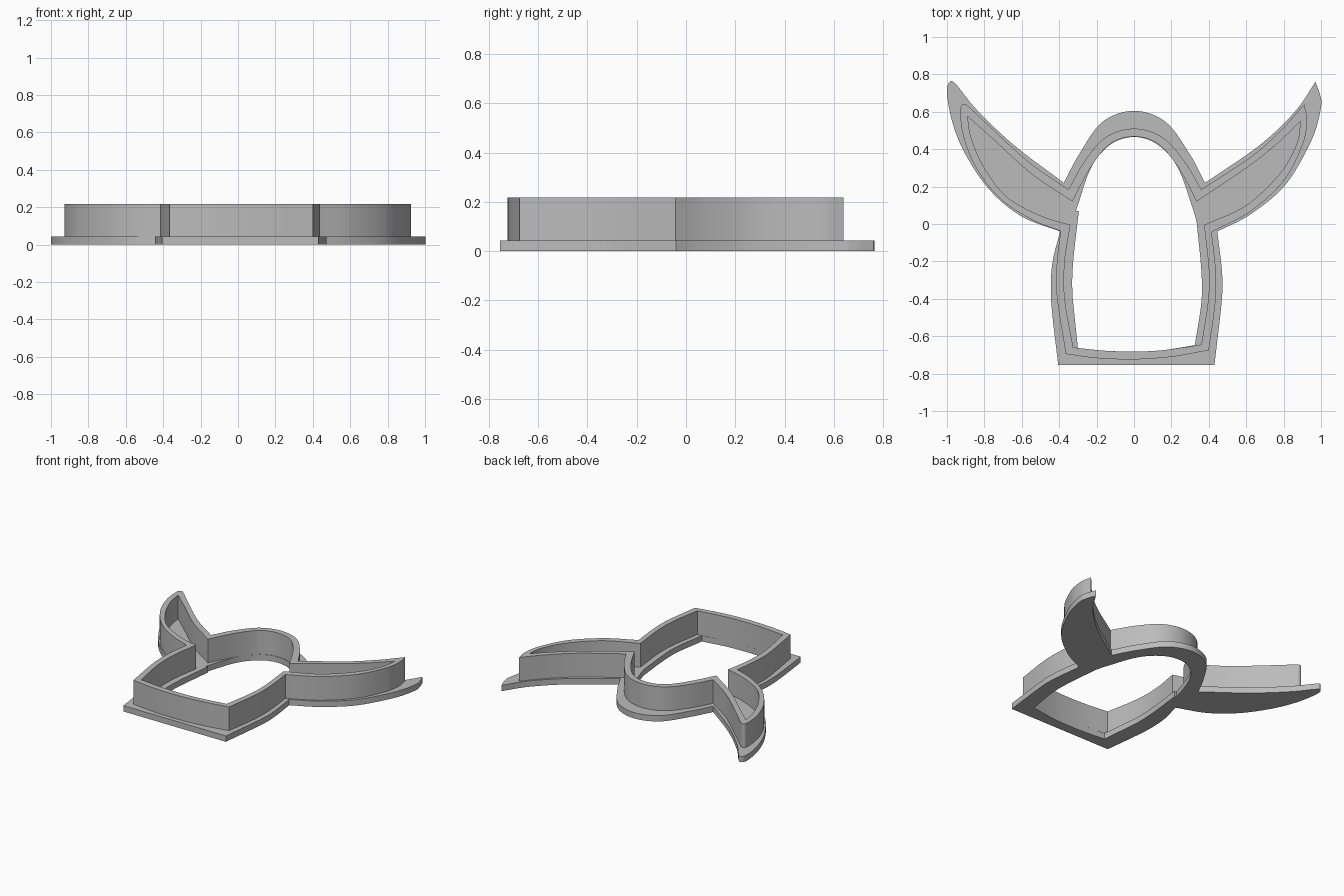
import bpy
import bmesh
import math
from mathutils import Vector

cube = bpy.data.objects.get("Cube")
if cube:
    bpy.data.objects.remove(cube, do_unlink=True)

BASE_TOP = 0.043
WALL_TOP = 0.218

grey = bpy.data.materials.new("plain grey")
grey.use_nodes = True
colour = (0.5, 0.5, 0.5, 1)
grey.diffuse_color = colour
grey.node_tree.nodes["Principled BSDF"].inputs["Base Color"].default_value = colour


def smooth_run(points, steps=8):
    """Smooth path through the points, leaving out the last one."""
    knots = [Vector(p) for p in points]
    if len(knots) == 2:
        return knots[:1]
    knots = [2 * knots[0] - knots[1]] + knots + [2 * knots[-1] - knots[-2]]
    path = []
    for a, b, c, d in zip(knots, knots[1:], knots[2:], knots[3:]):
        for i in range(steps):
            t = i / steps
            path.append(0.5 * (2 * b + (c - a) * t
                               + (2 * a - 5 * b + 4 * c - d) * t ** 2
                               + (3 * b - a - 3 * c + d) * t ** 3))
    return path


def outline(runs):
    """Closed loop; each run starts at a sharp corner and ends at the next."""
    loop = []
    for run, following in zip(runs, runs[1:] + runs[:1]):
        loop += smooth_run(run + following[:1])
    return loop


def slab(name, outer, inner, bottom, top):
    """Extruded plate with a hole."""
    curve = bpy.data.curves.new(name + " profile", "CURVE")
    curve.dimensions = "2D"
    curve.fill_mode = "BOTH"
    curve.extrude = (top - bottom) / 2
    for loop in (outline(outer), outline(inner)):
        spline = curve.splines.new("POLY")
        spline.points.add(len(loop) - 1)
        for point, place in zip(spline.points, loop):
            point.co = (place.x, place.y, 0, 1)
        spline.use_cyclic_u = True
    helper = bpy.data.objects.new(name + " helper", curve)
    bpy.context.collection.objects.link(helper)
    bpy.context.view_layer.update()
    graph = bpy.context.evaluated_depsgraph_get()
    mesh = bpy.data.meshes.new_from_object(helper.evaluated_get(graph))
    bpy.data.objects.remove(helper, do_unlink=True)

    # Weld the caps to the sides and set the height
    bm = bmesh.new()
    bm.from_mesh(mesh)
    bmesh.ops.remove_doubles(bm, verts=bm.verts, dist=0.0001)
    bmesh.ops.translate(bm, verts=bm.verts, vec=(0, 0, (top + bottom) / 2))
    bmesh.ops.recalc_face_normals(bm, faces=bm.faces)
    bm.to_mesh(mesh)
    bm.free()
    mesh.materials.clear()
    mesh.materials.append(grey)

    obj = bpy.data.objects.new(name, mesh)
    bpy.context.collection.objects.link(obj)
    bpy.ops.object.select_all(action="DESELECT")
    obj.select_set(True)
    bpy.context.view_layer.objects.active = obj
    bpy.ops.object.shade_smooth_by_angle(angle=math.radians(30))
    return obj


# Base flange, outer edge: bottom, side, wing, arch, wing, side
flange_outer = [
    [(-.405, -.755)],
    [(.43, -.755), (.47, -.4), (.47, -.25)],
    [(.445, -.04), (.62, .05), (.81, .21), (.95, .45), (.999, .62), (.995, .69)],
    [(.97, .76), (.86, .6), (.67, .42)],
    [(.38, .22), (.3, .37), (.17, .545), (0, .605), (-.17, .545), (-.295, .37)],
    [(-.375, .22), (-.64, .42), (-.84, .61), (-.95, .745), (-.985, .76),
     (-1, .7), (-.97, .54), (-.9, .37), (-.77, .18), (-.6, .04)],
    [(-.395, -.04), (-.435, -.2), (-.445, -.35), (-.435, -.5)],
]

# Base flange, opening under the body
flange_inner = [
    [(-.3, -.665), (-.15, -.678), (0, -.682), (.15, -.675)],
    [(.325, -.648), (.36, -.42), (.36, -.25)],
    [(.335, .01)],
    [(.322, .06), (.235, .3), (.125, .425), (0, .465), (-.125, .425), (-.23, .3)],
    [(-.31, .07)],
    [(-.295, .07), (-.325, -.2), (-.33, -.35), (-.32, -.47)],
]

# Cutting wall, outside face
wall_outer = [
    [(-.365, -.695), (-.2, -.717), (0, -.724), (.2, -.71)],
    [(.4, -.675), (.435, -.42), (.437, -.25)],
    [(.415, -.042), (.62, .065), (.8, .23), (.9, .42), (.925, .55)],
    [(.91, .64), (.78, .495), (.62, .355)],
    [(.36, .185), (.27, .335), (.15, .465), (0, .51), (-.15, .465), (-.265, .335)],
    [(-.35, .185), (-.56, .33), (-.78, .53), (-.87, .615), (-.905, .64),
     (-.928, .615), (-.915, .48), (-.85, .31), (-.72, .14), (-.55, .025)],
    [(-.392, -.038), (-.412, -.2), (-.413, -.38)],
]

# Cutting wall, inside face
wall_inner = [
    [(-.325, -.66), (-.15, -.678), (0, -.682), (.15, -.675)],
    [(.36, -.645), (.395, -.42), (.4, -.25)],
    [(.375, -.005), (.6, .1), (.78, .27), (.87, .43)],
    [(.89, .55), (.75, .415), (.58, .285)],
    [(.335, .12), (.235, .305), (.125, .43), (0, .467), (-.125, .43), (-.23, .305)],
    [(-.33, .12), (-.55, .27), (-.75, .45)],
    [(-.89, .575), (-.87, .46), (-.8, .3), (-.68, .145), (-.5, .045)],
    [(-.34, -.005), (-.37, -.2), (-.37, -.4)],
]

slab("base_flange", flange_outer, flange_inner, 0, BASE_TOP)
slab("cutting_wall", wall_outer, wall_inner, BASE_TOP, WALL_TOP)
